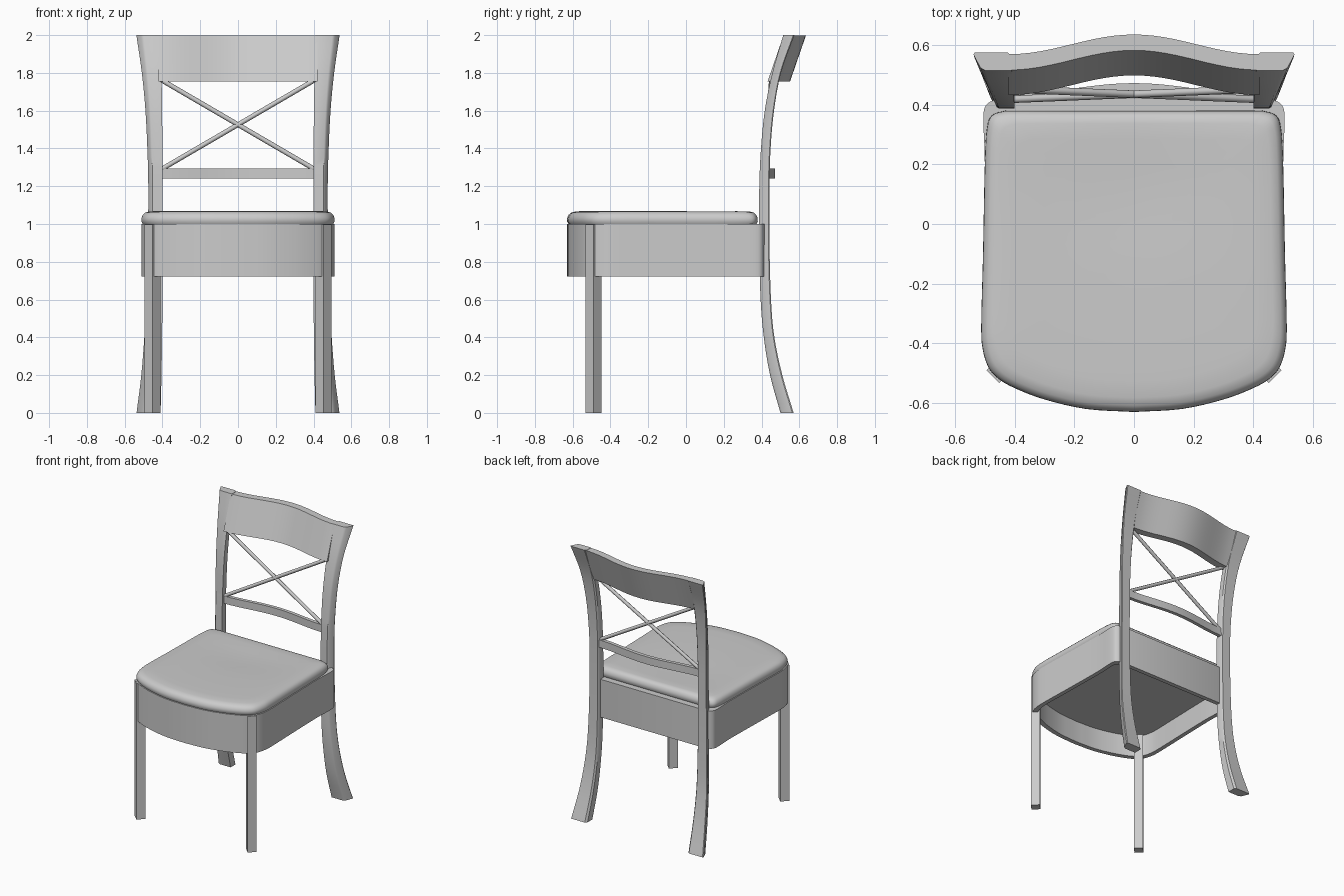
import bpy
import math
from mathutils import Vector

cube = bpy.data.objects.get("Cube")
if cube:
    bpy.data.objects.remove(cube, do_unlink=True)

grey = bpy.data.materials.new("plain grey")
grey.use_nodes = True
grey.diffuse_color = (0.6, 0.6, 0.6, 1)
grey.node_tree.nodes["Principled BSDF"].inputs["Base Color"].default_value = (0.6, 0.6, 0.6, 1)


def loft(name, rings, angle=35, caps=True):
    """Skin a list of equal-length closed rings into one object."""
    n = len(rings[0])
    verts = [p for ring in rings for p in ring]
    faces = [(r * n + i, r * n + (i + 1) % n, (r + 1) * n + (i + 1) % n, (r + 1) * n + i)
             for r in range(len(rings) - 1) for i in range(n)]
    if caps:
        faces += [tuple(reversed(range(n))), tuple(range(len(verts) - n, len(verts)))]
    mesh = bpy.data.meshes.new(name)
    mesh.from_pydata(verts, [], faces)
    obj = bpy.data.objects.new(name, mesh)
    bpy.context.collection.objects.link(obj)
    mesh.materials.append(grey)
    bpy.ops.object.select_all(action="DESELECT")
    obj.select_set(True)
    bpy.context.view_layer.objects.active = obj
    bpy.ops.object.mode_set(mode="EDIT")
    bpy.ops.mesh.select_all(action="SELECT")
    bpy.ops.mesh.normals_make_consistent(inside=False)
    bpy.ops.object.mode_set(mode="OBJECT")
    bpy.ops.object.shade_smooth_by_angle(angle=math.radians(angle))
    return obj


def smooth_path(points, steps=4):
    """Catmull-Rom curve through the points."""
    p = [Vector(q) for q in points]
    p = [2 * p[0] - p[1]] + p + [2 * p[-1] - p[-2]]
    out = []
    for a, b, c, d in zip(p, p[1:], p[2:], p[3:]):
        for s in range(steps):
            t = s / steps
            out.append(0.5 * (2 * b + (c - a) * t + (2 * a - 5 * b + 4 * c - d) * t * t
                              + (3 * b - a - 3 * c + d) * t ** 3))
    return out + [p[-2]]


def mirrored(half):
    """Close a right-hand outline, front centre to back centre."""
    return half + [Vector((-q.x, q.y)) for q in reversed(half[1:-1])]


# Seat outlines in plan
front = [(0, -.63), (.16, -.62), (.3, -.588), (.4, -.55), (.455, -.518),
         (.488, -.48), (.507, -.42), (.512, -.34)]
apron_line = mirrored(smooth_path(front + [(.506, -.1), (.5, .2), (.505, .36), (.49, .404), (.45, .42)])
                      + [Vector((0, .42))])
cushion_line = mirrored(smooth_path(front + [(.506, -.1), (.5, .2), (.493, .32), (.475, .365), (.43, .38)])
                        + [Vector((.2, .38)), Vector((0, .38))])


def ring(line, scale, z):
    return [(q.x * scale, -.1 + (q.y + .1) * scale, z) for q in line]


# Apron box, hollow underneath
loft("seat_apron", [ring(apron_line, 1, 1.0), ring(apron_line, 1, .722),
                    ring(apron_line, .94, .722), ring(apron_line, .94, .88)])

# Padded cushion with a rolled edge and a shallow dip towards the back
profile = [(.985, 1.0), (1, 1.014), (.998, 1.032), (.985, 1.048), (.96, 1.06),
           (.91, 1.067), (.8, 1.069), (.6, 1.069), (.4, 1.069), (.2, 1.069), (.03, 1.069)]
rings = [ring(cushion_line, s, z) for s, z in profile]
for k, (s, z) in enumerate(profile):
    if s < .95:
        rings[k] = [(x, y, h - .012 * math.exp(-(x / .3) ** 2 - ((y - .12) / .22) ** 2))
                    for x, y, h in rings[k]]
loft("seat_cushion", rings, 50)

# Front legs: square bars turned to face the corners
for side, name in ((1, "left"), (-1, "right")):
    r = .043
    loft(f"front_leg_{name}",
         [[(side * .452 + r * a, -.49 + r * b, z) for a, b in ((1, 0), (0, 1), (-1, 0), (0, -1))]
          for z in (0, .998)])

# Back legs sweep up into posts: height, front y, back y, outer x, inner x
post = smooth_path([Vector(q) for q in (
    (0, .5, .57, .537, .41), (.2, .445, .51, .512, .405), (.4, .412, .468, .496, .402),
    (.6, .395, .45, .484, .4), (.9, .387, .442, .477, .4), (1.2, .388, .442, .475, .4),
    (1.4, .397, .448, .48, .4), (1.6, .417, .466, .49, .402), (1.8, .457, .503, .509, .405),
    (2, .515, .574, .538, .41))])
for side, name in ((1, "left"), (-1, "right")):
    rings = []
    for z, f, b, o, i in post:
        w, d = o - i, b - f
        rings.append([(side * x, y, z) for x, y in (
            (i, f), (o - w * .3, f), (o - w * .18, f + d * .15), (o, b - d * .1),
            (o - w * .03, b), (i + w * .1, b), (i, b - d * .2))])
    loft(f"back_post_{name}", rings, 40)


def bow(x):
    """Soft backward curve between the posts, 0 at the ends and 1 in the middle."""
    return .5 + .5 * math.cos(math.pi * x / .42)


def curved_rail(name, half, z0, z1, y0, y1, depth, bulge):
    rings = []
    for k in range(25):
        x = half * (k / 12 - 1)
        c = bulge * bow(x)
        rings.append([(x, y0 + c, z0), (x, y0 + depth + c, z0),
                      (x, y1 + depth + c, z1), (x, y1 + c, z1)])
    loft(name, rings)


curved_rail("top_rail", .42, 1.755, 1.998, .432, .516, .053, .066)
curved_rail("lower_rail", .41, 1.24, 1.295, .408, .408, .026, .038)

# Crossed slender bars
for side, name in ((1, "left"), (-1, "right")):
    a = Vector((-side * .405, .418, 1.29))
    b = Vector((side * .405, .452, 1.762))
    along = (b - a).normalized()
    u = along.cross(Vector((0, 1, 0))).normalized()
    v = along.cross(u)
    circle = [(math.cos(t * math.pi / 4), math.sin(t * math.pi / 4)) for t in range(8)]
    loft(f"cross_bar_{name}", [[p + .0125 * (u * c + v * s) for c, s in circle] for p in (a, b)], 50)
